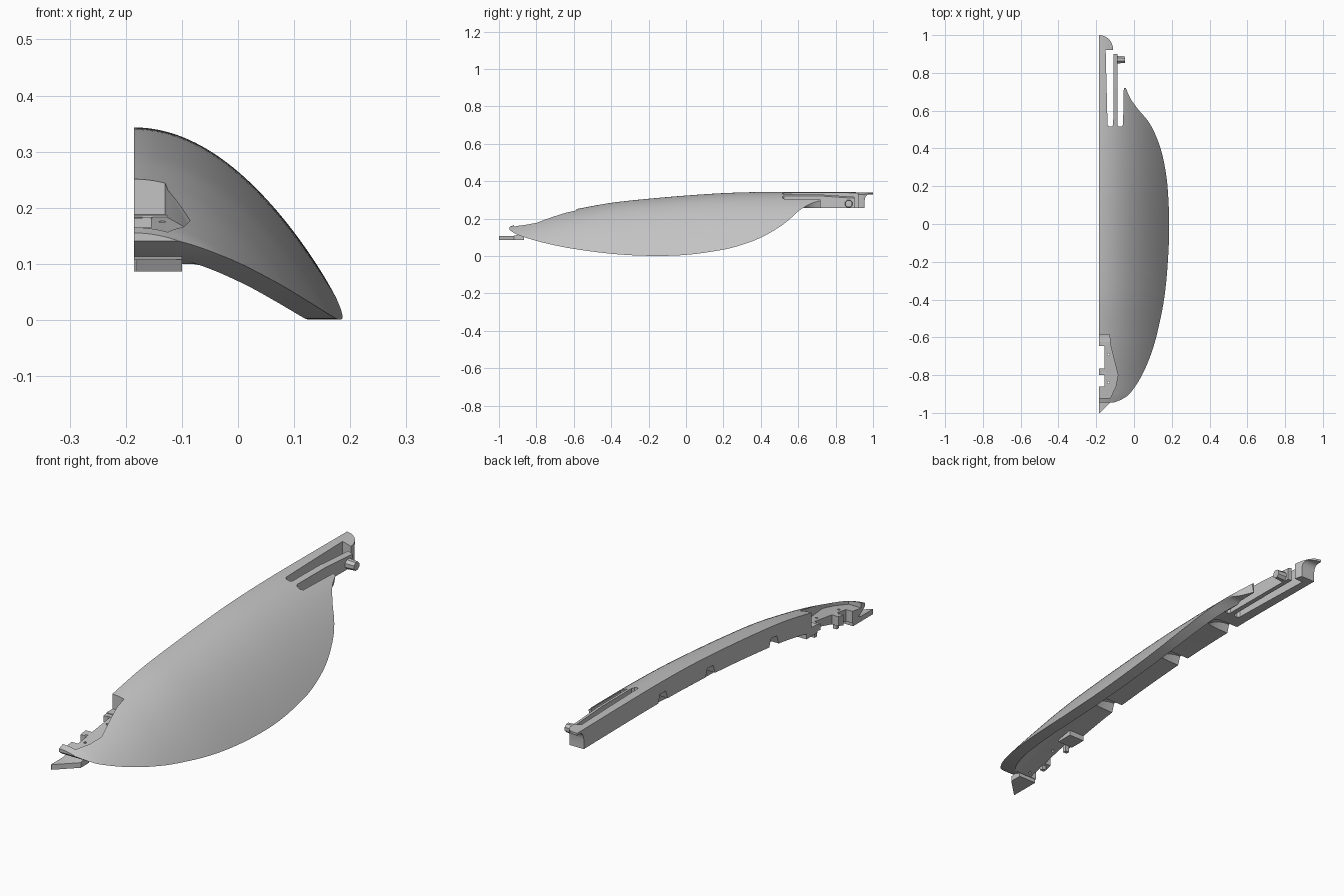
import bpy, bmesh, math
from mathutils import Matrix

if "Cube" in bpy.data.objects:
    bpy.data.objects.remove(bpy.data.objects["Cube"])

grey = bpy.data.materials.new("plain_grey")
grey.use_nodes = True
TONE = (0.55, 0.55, 0.55, 1)
grey.diffuse_color = TONE
grey.node_tree.nodes["Principled BSDF"].inputs["Base Color"].default_value = TONE

CUT = -0.185      # flat centre plane
DEPTH = 0.085     # depth of the flat-bottomed centre rib
WALL = 0.049      # wall thickness of the curved shell
BOW = 2.3         # parabolic drop across x

# Profiles along y: ridge height and rim height
RIDGE = [(-.945, .155), (-.9, .172), (-.8, .2), (-.7, .226), (-.6, .248), (-.4, .284),
         (-.2, .306), (0, .323), (.2, .336), (.4, .342), (.6, .343), (1, .34)]
RIM = [(-.945, .141), (-.925, .126), (-.9, .113), (-.8, .081), (-.7, .057), (-.6, .038),
       (-.4, .012), (-.2, .001), (0, .006), (.2, .034), (.3, .06), (.4, .098), (.5, .155),
       (.55, .193), (.6, .239), (.65, .272), (.68, .285), (.72, .296)]


def slope(tab, i):
    a, b = tab[max(i - 1, 0)], tab[min(i + 1, len(tab) - 1)]
    return (b[1] - a[1]) / (b[0] - a[0])


def curve(tab, v, smooth=True):
    """Interpolate a table of points, smoothly or in straight lines."""
    v = min(max(v, tab[0][0]), tab[-1][0])
    i = next(k for k in range(len(tab) - 1) if v <= tab[k + 1][0])
    (a, p), (b, q) = tab[i], tab[i + 1]
    h, t = b - a, (v - a) / (b - a)
    if not smooth:
        return p + (q - p) * t
    m, n = slope(tab, i) * h, slope(tab, i + 1) * h
    return ((2*t**3 - 3*t*t + 1) * p + (t**3 - 2*t*t + t) * m
            + (3*t*t - 2*t**3) * q + (t**3 - t*t) * n)


def surface(x, y):
    return curve(RIDGE, y) - BOW * (x - CUT) ** 2


def outline(y):
    return CUT + math.sqrt((curve(RIDGE, y) - curve(RIM, y)) / BOW)


def lining(x, y):
    """Inner face of the curved wall, of even thickness."""
    return surface(x, y) - WALL * math.hypot(1, 2 * BOW * (x - CUT))


def flange(y):
    """Fraction of the half width where the flat rim flange begins."""
    width = outline(y) - CUT
    low, high = .5, 1
    for _ in range(20):
        mid = (low + high) / 2
        if lining(CUT + width * mid, y) > curve(RIM, y):
            low = mid
        else:
            high = mid
    return low


def underside(x, y):
    rim = curve(RIM, y)
    if x >= outline(y) - 1e-6:
        return surface(x, y)
    rib = curve(RIDGE, y) - DEPTH
    if y > 0:
        rim = min(rim, rib)
    return max(min(rib, lining(x, y)), rim)


def finish(name, bm):
    bmesh.ops.recalc_face_normals(bm, faces=bm.faces)
    me = bpy.data.meshes.new(name)
    bm.to_mesh(me)
    bm.free()
    me.materials.append(grey)
    ob = bpy.data.objects.new(name, me)
    bpy.context.collection.objects.link(ob)
    return ob


def solid(name, ys, left, right, top, bottom, cols=2, split=None):
    """Closed solid between two height functions over a plan outline."""
    bm = bmesh.new()
    ups, downs = [], []
    for y in ys:
        up, down = [], []
        for c in range(cols):
            t = c / (cols - 1)
            if split:
                t = curve([(0, 0), (.75, split(y)), (1, 1)], t, False)
            x = left(y) + (right(y) - left(y)) * t
            a, b = top(x, y), bottom(x, y)
            up.append(bm.verts.new((x, y, a)))
            down.append(up[-1] if a - b < 1e-5 else bm.verts.new((x, y, b)))
        ups.append(up)
        downs.append(down)

    def face(*vs):
        vs = list(dict.fromkeys(vs))
        if len(vs) > 2:
            bm.faces.new(vs)

    for r in range(len(ys) - 1):
        for g in (ups, downs):
            for c in range(cols - 1):
                face(g[r][c], g[r][c + 1], g[r + 1][c + 1], g[r + 1][c])
        for c in (0, -1):
            face(ups[r][c], ups[r + 1][c], downs[r + 1][c], downs[r][c])
    for r in (0, -1):
        for c in range(cols - 1):
            face(ups[r][c], ups[r][c + 1], downs[r][c + 1], downs[r][c])
    return finish(name, bm)


def box(name, x0, x1, y0, y1, z0, z1):
    return solid(name, [y0, y1], lambda y: x0, lambda y: x1,
                 lambda x, y: z1, lambda x, y: z0)


def rod(name, radius, tip, length, sides, matrix):
    bm = bmesh.new()
    bmesh.ops.create_cone(bm, cap_ends=True, segments=sides, radius1=radius,
                          radius2=tip, depth=length, matrix=matrix)
    return finish(name, bm)


def steps(a, b, n):
    return [a + (b - a) * i / n for i in range(n + 1)]


# Main shell
ys = steps(-.945, -.88, 8) + steps(-.88, .5, 60)[1:] + steps(.5, .72, 24)[1:]
shell = solid("shell", ys, lambda y: CUT, outline, surface, underside, 41, flange)

# Cutters: front recess, windows, pin holes, rear slots, underside notches
RECESS = [(-.92, -.125), (-.86, -.097), (-.8, -.085), (-.64, -.125), (-.585, -.13)]
FLOOR = [(-.92, .143), (-.6, .188)]


def floor(y):
    return curve(FLOOR, y, False)


cutters = [solid("recess_cutter", [p[0] for p in RECESS], lambda y: CUT - .05,
                 lambda y: curve(RECESS, y, False), lambda x, y: .5,
                 lambda x, y: floor(y))]
for y0, y1 in ((-.765, -.645), (-.86, -.8)):
    cutters.append(box("window_cutter", CUT - .05, -.155, y0, y1, -.1, .6))
for y in (-.69, -.84):
    cutters.append(rod("pin_hole_cutter", .006, .006, .6, 12,
                       Matrix.Translation((-.135, y, .2))))
SLOTS = [(-.14, -.15, -.11, -.108), (-.088, -.088, -.058, -.05)]
for a0, a1, b0, b1 in SLOTS:
    cutters.append(solid("slot_cutter", [.515, .525, .92],
                         lambda y: curve([(.515, a0 + .008), (.525, a0), (.92, a1)], y, False),
                         lambda y: curve([(.515, b0 - .008), (.525, b0), (.72, b1)], y, False),
                         lambda x, y: .6, lambda x, y: 0))
for y in (.42, .1, -.33):
    z = curve(RIDGE, y) - DEPTH
    cutters.append(solid("notch_cutter", [y - .035, y - .02, y + .02, y + .035],
                         lambda q: CUT - .03, lambda q: -.07,
                         lambda x, q, y=y, z=z: lining(x, q) if abs(q - y) < .03 else z - .01,
                         lambda x, q, z=z: z - .06, 8))
for cutter in cutters:
    cutter.hide_render = True
    mod = shell.modifiers.new("cut", "BOOLEAN")
    mod.operation, mod.solver, mod.object = "DIFFERENCE", "EXACT", cutter
    bpy.context.view_layer.objects.active = shell
    bpy.ops.object.modifier_apply(modifier=mod.name)
for cutter in cutters:
    bpy.data.objects.remove(cutter)

# Rear centre bar, hooked end block and rounded cap with a coved underside
parts = [shell]
parts.append(solid("centre_bar", steps(.72, .93, 4), lambda y: CUT,
                   lambda y: -.145 - .005 * (y - .72) / .2,
                   surface, lambda x, y: curve(RIDGE, y) - DEPTH, 4))


def cap_edge(y):
    return CUT + .002 + .073 * math.sqrt(max(0, 1 - ((y - .92) / .08) ** 2))


def cap_under(x, y):
    if y <= .955:
        return curve(RIDGE, y) - DEPTH
    t = min((y - .955) / .025, 1)
    return .33 - .035 * (1 - math.sqrt(1 - (1 - t) ** 2))


parts.append(solid("end_block", [.92, .94, .955] + steps(.9551, 1, 12),
                   lambda y: CUT, cap_edge, surface, cap_under, 5))

# Spring arm with its peg
parts.append(solid("spring_arm", steps(.72, .9, 4), lambda y: -.108, lambda y: -.088,
                   lambda x, y: surface(x, y) - .06 * (y - .72),
                   lambda x, y: curve(RIDGE, y) - DEPTH, 3))
parts.append(rod("arm_peg", .022, .019, .045, 8,
                 Matrix.Translation((-.07, .87, .279)) @ Matrix.Rotation(math.pi / 2, 4, "Y")
                 @ Matrix.Rotation(math.pi / 8, 4, "Z")))

# Front tongue
TONGUE = [(-1, CUT + .003), (-.92, -.1), (-.865, -.1)]
parts.append(solid("front_tongue", [-1, -.92, -.865], lambda y: CUT,
                   lambda y: curve(TONGUE, y, False),
                   lambda x, y: .108 if y < -.9 else .122, lambda x, y: .086))

# Clip posts under the recess floor
parts.append(box("recess_post", CUT, -.11, -.625, -.55, .15, .187))
for y in (-.635, -.785):
    parts.append(box("clip_post", -.17, -.152, y - .008, y + .008, floor(y) - .06, floor(y)))

for ob in parts:
    bpy.ops.object.select_all(action="DESELECT")
    ob.select_set(True)
    bpy.context.view_layer.objects.active = ob
    bpy.ops.object.shade_smooth_by_angle(angle=math.radians(30))
